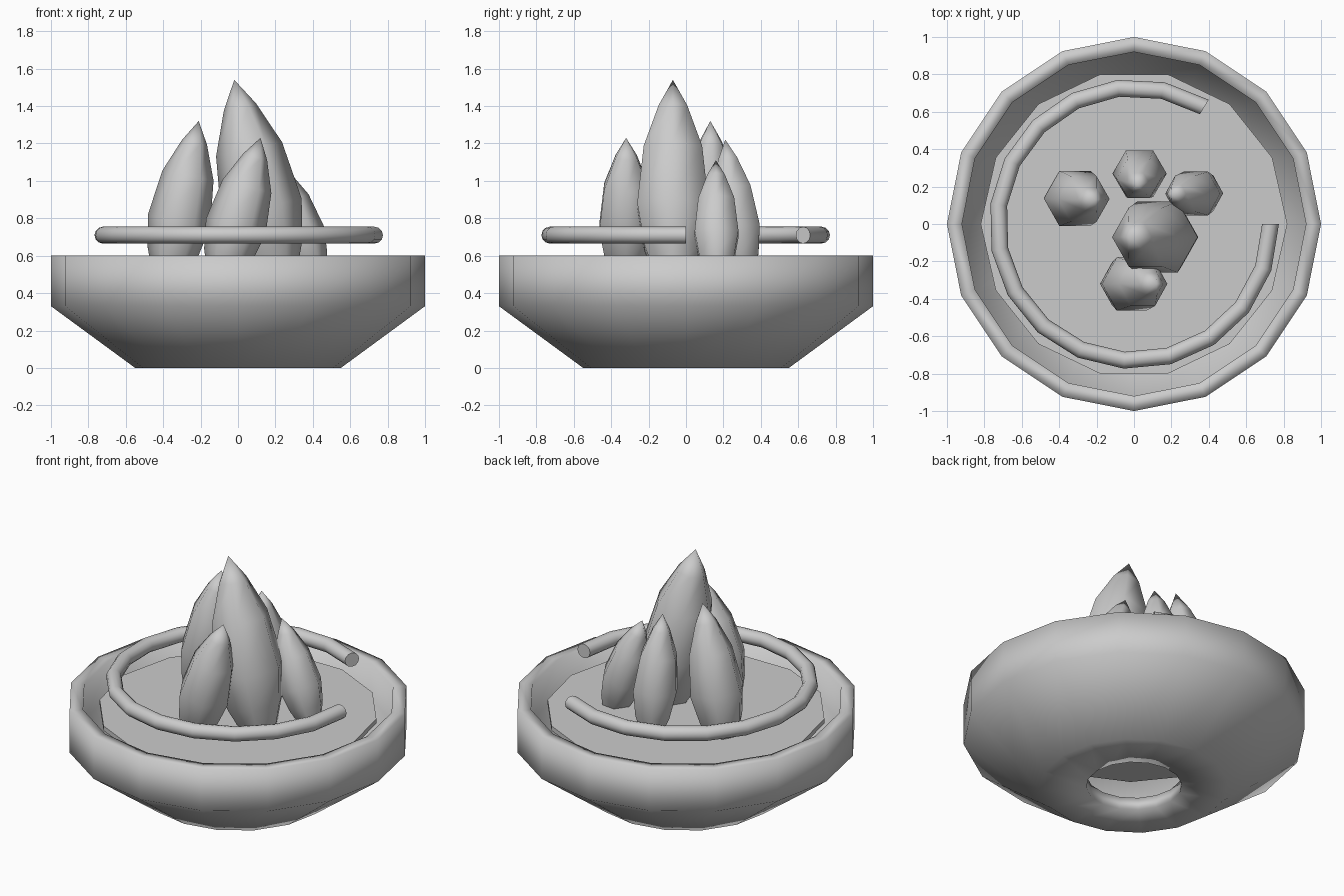
import bpy, bmesh, math
from mathutils import Vector

cube = bpy.data.objects.get("Cube")
if cube:
    bpy.data.objects.remove(cube)

grey = bpy.data.materials.new("plain grey")
grey.use_nodes = True
grey.diffuse_color = (0.6, 0.6, 0.6, 1)
grey.node_tree.nodes["Principled BSDF"].inputs["Base Color"].default_value = grey.diffuse_color


def circle(sides, radius, center, u, v):
    """Ring of points in the plane of u and v."""
    steps = [math.tau * i / sides for i in range(sides)]
    return [center + radius * (math.cos(a) * u + math.sin(a) * v) for a in steps]


def loft(name, rings, closed=False, smooth=True):
    """Skin a list of rings; cap the ends, or join last to first."""
    bm = bmesh.new()
    loops = [[bm.verts.new(p) for p in ring] for ring in rings]
    pairs = list(zip(loops, loops[1:]))
    if closed:
        pairs.append((loops[-1], loops[0]))
    else:
        bm.faces.new(loops[0][::-1])
        bm.faces.new(loops[-1])
    for low, high in pairs:
        for i in range(len(low)):
            j = (i + 1) % len(low)
            bm.faces.new((low[i], low[j], high[j], high[i]))
    bmesh.ops.remove_doubles(bm, verts=bm.verts, dist=0.0005)
    bmesh.ops.recalc_face_normals(bm, faces=bm.faces)
    for face in bm.faces:
        face.smooth = smooth and len(face.verts) <= 4
    mesh = bpy.data.meshes.new(name)
    bm.to_mesh(mesh)
    bm.free()
    mesh.materials.append(grey)
    obj = bpy.data.objects.new(name, mesh)
    bpy.context.collection.objects.link(obj)
    return obj


X, Y, Z = Vector((1, 0, 0)), Vector((0, 1, 0)), Vector((0, 0, 1))


def lathe(name, sides, profile, **options):
    rings = [circle(sides, r, Z * z, X, Y) for r, z in profile]
    return loft(name, rings, **options)


# Hollow bowl with a drain hole in its base
lathe("bowl", 16, [(0.28, 0), (0.55, 0), (1, 0.33), (1, 0.6), (0.92, 0.6),
                   (0.92, 0.37), (0.52, 0.08), (0.28, 0.08)], closed=True)

# Flat bed resting inside the bowl
lathe("bed", 14, [(0.82, 0.5), (0.82, 0.53)], smooth=False)

# Open ring of tube around the middle
sections = 16
rings = []
for i in range(sections + 1):
    angle = math.radians(59 + 301 * i / sections)
    out = Vector((math.cos(angle), math.sin(angle), 0))
    rings.append(circle(12, 0.045, out * 0.73 + Z * 0.71, out, Z))
loft("ring_tube", rings)

# Leaning pointed spikes: base, tip, widest radius
flare = [(0, 0.55), (0.13, 0.8), (0.34, 1), (0.64, 0.82), (0.86, 0.4), (1, 0)]


def spike(name, base, tip, radius):
    base, tip = Vector(base), Vector(tip)
    turn = Z.rotation_difference(tip - base)
    loft(name, [circle(6, radius * r, base.lerp(tip, t), turn @ X, turn @ Y)
                for t, r in flare])


spike("large_spike", (0.2, -0.07, 0.51), (-0.02, -0.07, 1.54), 0.22)
spike("right_spike", (-0.37, 0.14, 0.51), (-0.21, 0.13, 1.32), 0.17)
spike("front_spike", (-0.08, -0.32, 0.51), (0.12, -0.32, 1.23), 0.165)
spike("back_spike", (0.035, 0.3, 0.51), (0.02, 0.21, 1.22), 0.145)
spike("left_spike", (0.4, 0.165, 0.51), (0.2, 0.16, 1.11), 0.135)
